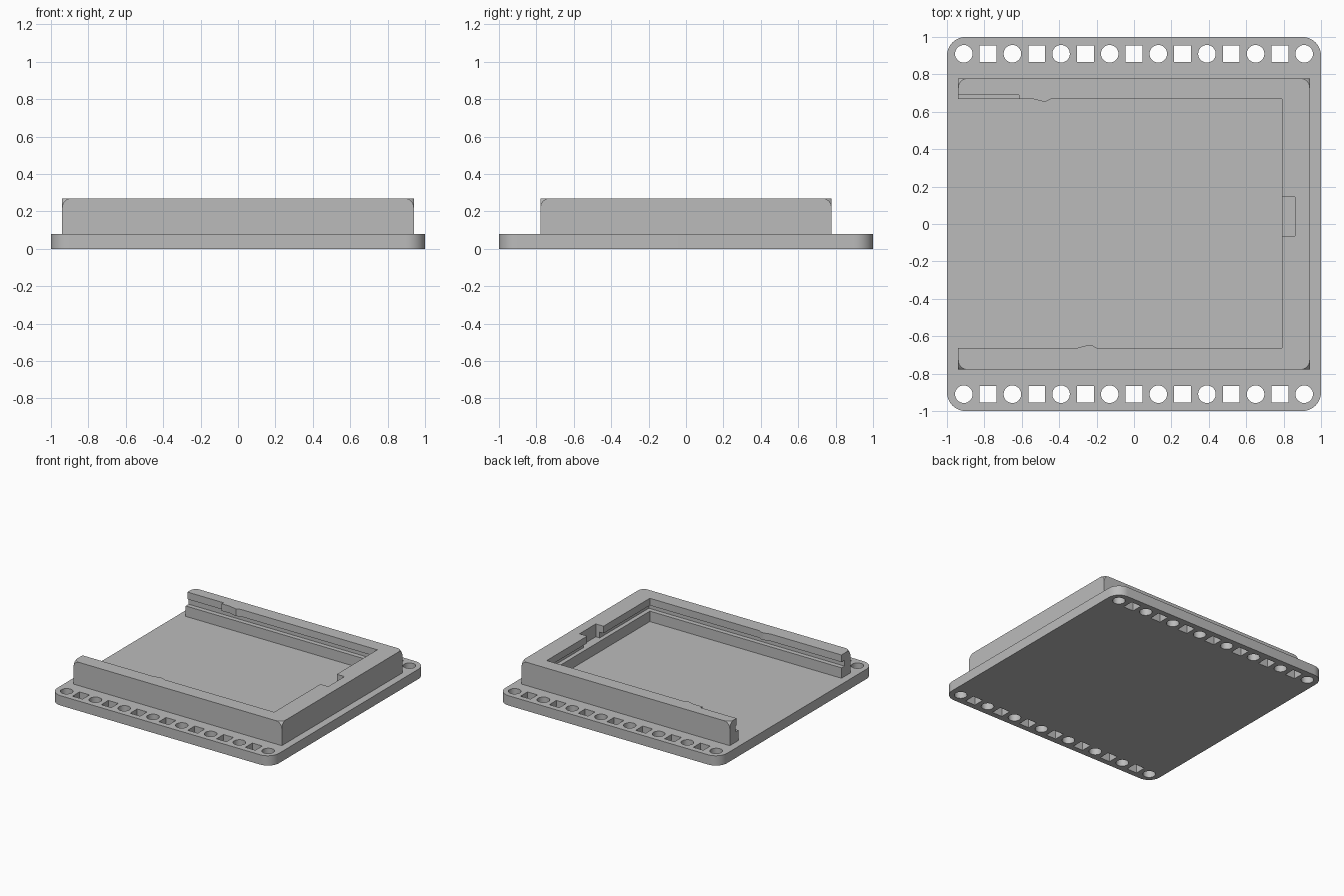
import bpy, bmesh, math
from mathutils import Matrix, Vector

cube = bpy.data.objects.get("Cube")
if cube:
    bpy.data.objects.remove(cube, do_unlink=True)

grey = bpy.data.materials.new("plain grey")
grey.use_nodes = True
colour = (0.5, 0.5, 0.5, 1)
grey.diffuse_color = colour
grey.node_tree.nodes["Principled BSDF"].inputs["Base Color"].default_value = colour


def make_object(name, bm):
    bmesh.ops.recalc_face_normals(bm, faces=bm.faces)
    mesh = bpy.data.meshes.new(name)
    bm.to_mesh(mesh)
    bm.free()
    mesh.materials.append(grey)
    ob = bpy.data.objects.new(name, mesh)
    bpy.context.collection.objects.link(ob)
    return ob


def add_prism(bm, outline, low, high):
    """Extrude a flat outline from one height to another."""
    face = bm.faces.new([bm.verts.new((x, y, low)) for x, y in outline])
    top = bmesh.ops.extrude_face_region(bm, geom=[face])["geom"]
    verts = [v for v in top if isinstance(v, bmesh.types.BMVert)]
    bmesh.ops.translate(bm, verts=verts, vec=(0, 0, high - low))


def prism(name, outline, low, high):
    bm = bmesh.new()
    add_prism(bm, outline, low, high)
    return make_object(name, bm)


def rect(x0, x1, y0, y1):
    return [(x0, y0), (x1, y0), (x1, y1), (x0, y1)]


def arc(cx, cy, r, start, sweep, steps):
    return [(cx + r * math.cos(start + sweep * i / steps),
             cy + r * math.sin(start + sweep * i / steps)) for i in range(steps)]


def cut(target, cutter):
    """Subtract the cutter, bake the result and drop the cutter."""
    mod = target.modifiers.new("cut", "BOOLEAN")
    mod.operation = "DIFFERENCE"
    mod.solver = "EXACT"
    mod.object = cutter
    cutter.hide_render = True
    bpy.context.view_layer.update()
    graph = bpy.context.evaluated_depsgraph_get()
    mesh = bpy.data.meshes.new_from_object(target.evaluated_get(graph))
    target.modifiers.clear()
    target.data = mesh
    bpy.data.objects.remove(cutter, do_unlink=True)


# Base plate with rounded corners
FLOOR, TOP, R = 0.08, 0.27, 0.1
outline = []
for i, (sx, sy) in enumerate([(1, 1), (-1, 1), (-1, -1), (1, -1)]):
    quarter = math.pi / 2
    outline += arc(sx * (1 - R), sy * (1 - R), R, i * quarter, quarter, 10)
    outline.append((sx * (1 - R) + R * math.cos((i + 1) * quarter),
                    sy * (1 - R) + R * math.sin((i + 1) * quarter)))
base = prism("base_plate", outline, 0, FLOOR)

# Two rows of alternating round and square through holes
bm = bmesh.new()
for y in (-0.91, 0.91):
    for i in range(15):
        x = (i - 7) * 0.13
        if i % 2:
            hole = rect(x - 0.045, x + 0.045, y - 0.045, y + 0.045)
        else:
            hole = arc(x, y, 0.047, 0, math.tau, 32)
        add_prism(bm, hole, -0.1, 0.2)
cut(base, make_object("hole_cutter", bm))

# Three-sided wall, open on the right
WX, WY = 0.94, 0.778
wall = prism("wall_frame", rect(-WX, WX, -WY, WY), 0.06, TOP)

# Lower pocket, then the slide groove beneath the lip
cut(wall, prism("pocket_cutter", rect(-1.1, 0.79, -0.662, 0.668), -0.1, 0.19))
cut(wall, prism("groove_cutter", rect(-1.1, 0.825, -0.7, 0.706), 0.165, 0.212))

# Lip opening with snap bumps, finger notch and cut-back entry
lip = [(-1.1, -0.662), (-0.3, -0.662), (-0.25, -0.648), (-0.225, -0.648),
       (-0.2, -0.662), (0.79, -0.662), (0.79, -0.065), (0.86, -0.065),
       (0.86, 0.145), (0.79, 0.145), (0.79, 0.668), (-0.445, 0.668),
       (-0.475, 0.652), (-0.54, 0.668), (-0.615, 0.668), (-0.615, 0.69), (-1.1, 0.69)]
cut(wall, prism("lip_cutter", lip, 0.165, 0.4))

# Rounded-off top corners
A = 0.05
for sx in (-1, 1):
    for sy in (-1, 1):
        centre = Vector((sx * (WX - A), sy * (WY - A), TOP - A))
        xs = sorted((centre.x, centre.x + sx * 0.08))
        ys = sorted((centre.y, centre.y + sy * 0.08))
        corner = prism("corner_cutter", rect(*xs, *ys), centre.z, centre.z + 0.08)
        bm = bmesh.new()
        bmesh.ops.create_uvsphere(bm, u_segments=48, v_segments=24, radius=A * 1.41,
                                  matrix=Matrix.Translation(centre))
        cut(corner, make_object("corner_ball", bm))
        cut(wall, corner)

# Smooth the round parts, keep edges sharp
for ob in (base, wall):
    bpy.ops.object.select_all(action="DESELECT")
    ob.select_set(True)
    bpy.context.view_layer.objects.active = ob
    bpy.ops.object.shade_smooth_by_angle(angle=math.radians(30))
